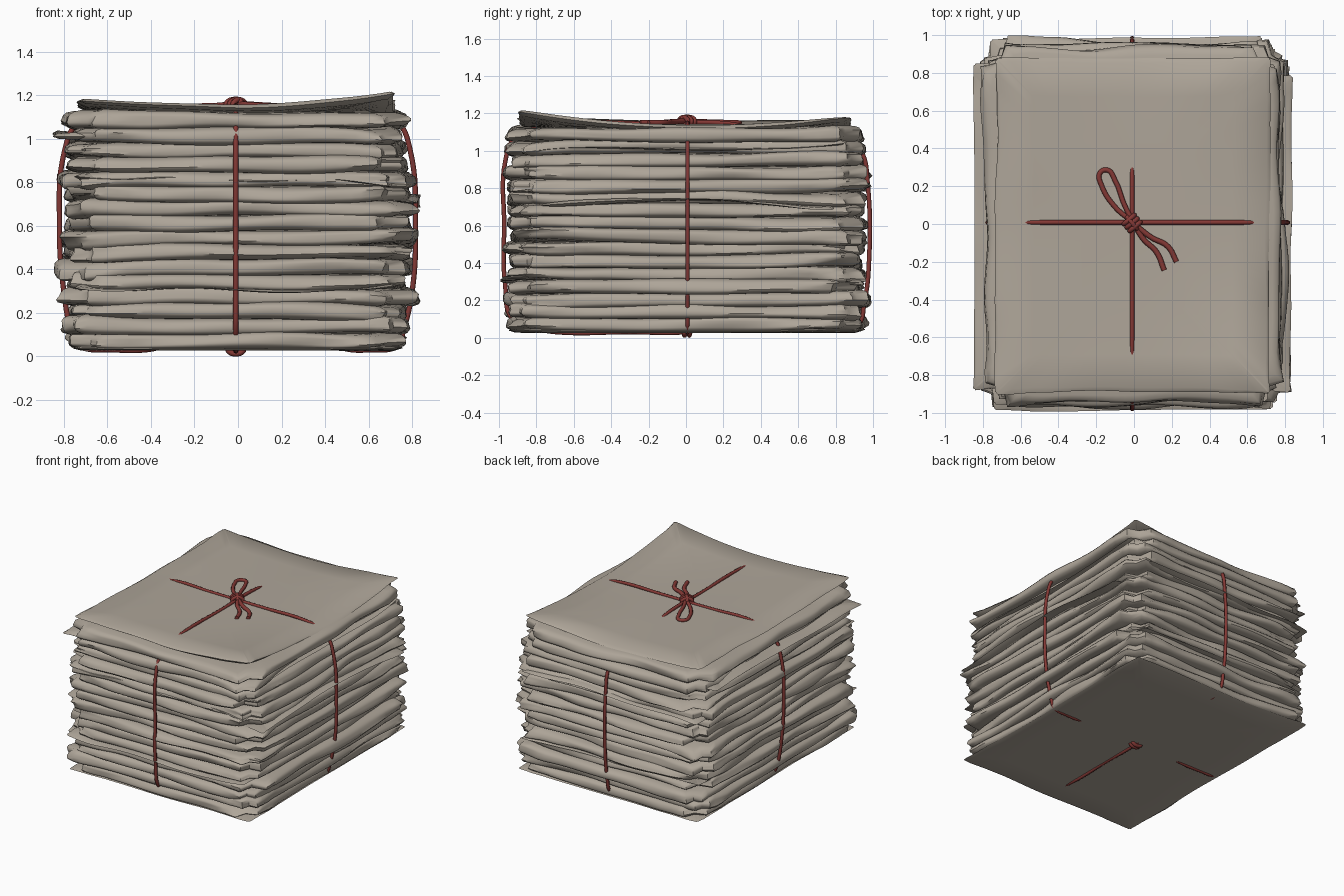
import bpy, bmesh, math, random
from mathutils import Vector, noise

if "Cube" in bpy.data.objects:
    bpy.data.objects.remove(bpy.data.objects["Cube"], do_unlink=True)
rng = random.Random(7)


def material(name, color):
    m = bpy.data.materials.new(name)
    m.use_nodes = True
    m.diffuse_color = color
    m.node_tree.nodes["Principled BSDF"].inputs["Base Color"].default_value = color
    return m


PAPER = material("grey paper", (0.425, 0.378, 0.318, 1))
TWINE = material("red twine", (0.23, 0.04, 0.035, 1))

# Folded edge of one layer: (inset, height fraction) from bottom to top
FOLD = [(0.45, 0), (0.15, 0), (0.032, 0.04), (0.008, 0.16), (0, 0.32), (0.004, 0.5),
        (0.006, 0.68), (0.018, 0.84), (0.045, 0.96), (0.15, 1), (0.45, 1)]
SHEET = [(0.45, 0), (0.2, 0), (0.03, 0.05), (0, 0.5), (0.02, 0.95), (0.2, 1), (0.45, 1)]


def outline(hx, hy, notch, n=26):
    """Rectangle outline with notched corners."""
    pts = []
    corners = [Vector(c) for c in ((-hx, -hy), (hx, -hy), (hx, hy), (-hx, hy))]
    for i, a in enumerate(corners):
        b = corners[(i + 1) % 4]
        side = (b - a).normalized()
        pts.append(a - 0.78 * notch * Vector((math.copysign(1, a.x), math.copysign(1, a.y))))
        pts += [(a + side * notch).lerp(b - side * notch, k / n) for k in range(n + 1)]
    return pts


def pull(t, sign, power):
    """Weight growing toward one side; sign 0 means the whole width."""
    return max(0, t * sign) ** power if sign else 1


def layer(name, hx, hy, z, thick, profile, notch=0.01, shift=(0, 0), turn=0,
          ragged=0.03, wave=0.014, lifts=()):
    """One layer of folded paper with wavy, uneven edges."""
    seed = Vector((0, 0, z * 37))
    bm = bmesh.new()
    rings = []
    for inset, h in profile:
        ring = []
        edge = max(0, 1 - inset / 0.3)
        for p in outline(hx, hy, notch):
            u, v = p.x / hx, p.y / hy
            x, y = p.x - inset * u, p.y - inset * v
            end = (u * v) ** 4
            q = Vector((p.x * 2.2, p.y * 2.2, h * 0.7)) + seed
            r = (noise.noise(q) + end * noise.noise(q * 3)) * edge * ragged
            zz = z + thick * h + noise.noise(q * 0.9) * edge * wave * (1 + 1.5 * end)
            for sx, sy, lift in lifts:
                zz += lift * pull(x / hx, sx, 1.6) * pull(y / hy, sy, 2)
            ring.append(bm.verts.new((x + r * u, y + r * v, zz)))
        rings.append(ring)
    for a, b in zip(rings, rings[1:]):
        for i in range(len(a)):
            j = (i + 1) % len(a)
            bm.faces.new((a[i], a[j], b[j], b[i]))
    bm.faces.new(rings[0][::-1])
    bm.faces.new(rings[-1])
    bmesh.ops.recalc_face_normals(bm, faces=bm.faces)
    me = bpy.data.meshes.new(name)
    bm.to_mesh(me)
    bm.free()
    me.materials.append(PAPER)
    ob = bpy.data.objects.new(name, me)
    bpy.context.collection.objects.link(ob)
    ob.location.xy = shift
    ob.rotation_euler.z = turn
    return ob


def twine(name, pts, radius=0.012, closed=False):
    """Round cord through a few points."""
    cu = bpy.data.curves.new(name, "CURVE")
    cu.dimensions = "3D"
    cu.bevel_depth = radius
    cu.bevel_resolution = 2
    cu.resolution_u = 8
    cu.use_fill_caps = True
    sp = cu.splines.new("BEZIER")
    sp.bezier_points.add(len(pts) - 1)
    for bp, co in zip(sp.bezier_points, pts):
        bp.co = co
        bp.handle_left_type = bp.handle_right_type = "AUTO"
    sp.use_cyclic_u = closed
    cu.materials.append(TWINE)
    ob = bpy.data.objects.new(name, cu)
    bpy.context.collection.objects.link(ob)


# Paper stack: alternate layers reach further sideways or further front to back
papers = []
COUNT = 16
for i in range(COUNT):
    t = i / (COUNT - 1)
    belly = math.sin(math.pi * min(1, t + 0.12)) ** 0.5 * 0.03
    wide = i % 2
    papers.append(layer(
        f"paper_bundle_{i + 1}",
        0.75 + 0.025 * wide + belly + rng.uniform(-0.015, 0.015),
        0.955 - 0.02 * wide + rng.uniform(-0.012, 0.012),
        0.033 + t * 1.01, 0.08, FOLD, notch=rng.uniform(0.07, 0.13),
        turn=rng.uniform(-0.012, 0.012), ragged=0.042, wave=0.02,
        shift=(rng.uniform(-0.015, 0.015), rng.uniform(-0.01, 0.01))))

# Loose sheets sticking out of the sides, the back and the front
for name, hx, hy, z, shift, turn in (
        ("loose_sheet_left", 0.80, 0.865, 1.0, (-0.05, -0.015), 0.0),
        ("loose_sheet_right", 0.79, 0.84, 0.72, (0.045, -0.04), -0.012),
        ("loose_sheet_back", 0.72, 0.965, 0.8, (-0.03, 0.02), 0.012),
        ("loose_sheet_front", 0.74, 0.965, 0.3, (-0.02, -0.02), 0.012)):
    papers.append(layer(name, hx, hy, z, 0.016, SHEET, shift=shift, turn=turn,
                        ragged=0.015, wave=0.03))

# Bottom sheet, then the top sheet with curled edges and corners
papers.append(layer("bottom_sheet", 0.75, 0.94, 0.027, 0.02, SHEET, ragged=0.02, wave=0.006))
papers.append(layer("top_sheet", 0.725, 0.885, 1.105, 0.035, SHEET,
                    ragged=0.02, wave=0.01, shift=(-0.005, -0.01),
                    lifts=[(-1, 0, 0.025), (0, -1, 0.02), (1, -1, 0.065), (1, 1, 0.045),
                           (-1, -1, 0.015)]))

bpy.ops.object.select_all(action="DESELECT")
for ob in papers:
    ob.select_set(True)
bpy.context.view_layer.objects.active = papers[0]
bpy.ops.object.shade_smooth_by_angle(angle=math.radians(55))

# Two loops of twine around the stack, sinking into the paper in places
around = [(-0.62, 1.13), (-0.5, 1.152), (-0.25, 1.146), (0.2, 1.145), (0.55, 1.143),
          (0.64, 1.125), (0.74, 1.07), (0.79, 0.95), (0.815, 0.6), (0.8, 0.3), (0.76, 0.12),
          (0.735, 0.05), (0.7, 0.034), (0.62, 0.031), (0.52, 0.031), (0.42, 0.055),
          (0.1, 0.055), (-0.3, 0.055), (-0.42, 0.031), (-0.6, 0.031), (-0.69, 0.034),
          (-0.73, 0.05), (-0.765, 0.12), (-0.80, 0.3), (-0.82, 0.6), (-0.795, 0.95),
          (-0.74, 1.07)]
twine("side_loop", [(x, 0.008, z) for x, z in around], closed=True)
along = [(-0.74, 1.13), (-0.6, 1.149), (-0.2, 1.145), (0.24, 1.143), (0.34, 1.12), (0.7, 1.09),
         (0.88, 1.06), (0.945, 0.98), (0.97, 0.84), (0.978, 0.4), (0.955, 0.2), (0.91, 0.06),
         (0.7, 0.055), (0.1, 0.05), (0, 0.031), (-0.3, 0.031), (-0.7, 0.031), (-0.78, 0.045),
         (-0.92, 0.09), (-0.968, 0.3), (-0.972, 0.6), (-0.965, 0.95), (-0.92, 1.06)]
twine("front_back_loop", [(-0.01, y, z) for y, z in along], closed=True)

# Bow on top: one loop and two tails
twine("bow_loop", [(-0.02, 0.02, 1.16), (-0.1, 0.09, 1.152), (-0.17, 0.2, 1.15),
                   (-0.18, 0.27, 1.15), (-0.14, 0.285, 1.15), (-0.1, 0.23, 1.152),
                   (-0.05, 0.1, 1.156), (-0.01, 0.02, 1.16)], 0.013)
twine("bow_tail_left", [(0, 0, 1.16), (0.09, -0.07, 1.155), (0.18, -0.12, 1.15),
                        (0.225, -0.2, 1.15)], 0.014)
twine("bow_tail_right", [(0, 0, 1.16), (0.05, -0.08, 1.155), (0.12, -0.15, 1.15),
                         (0.16, -0.245, 1.15)], 0.014)


def coil(name, offset, z, angle, size=0.03):
    """Small coil of twine forming part of a knot."""
    d = Vector((math.cos(angle), math.sin(angle), 0))
    c = Vector((-0.01, 0.005, z)) + Vector((-d.y, d.x, 0)) * offset
    ring = [c + d * size * 1.2 * math.cos(a) + Vector((0, 0, size * 0.7 * math.sin(a)))
            for a in (k * math.pi / 4 for k in range(8))]
    twine(name, ring, 0.013, True)


# Knots on the top and the bottom
for k in range(3):
    coil(f"top_knot_coil_{k + 1}", (k - 1) * 0.024, 1.157, math.radians(40))
coil("top_knot_cross", 0, 1.157, math.radians(-50), 0.034)
for k in range(2):
    coil(f"bottom_knot_coil_{k + 1}", (k - 0.5) * 0.026, 0.034, 0)
